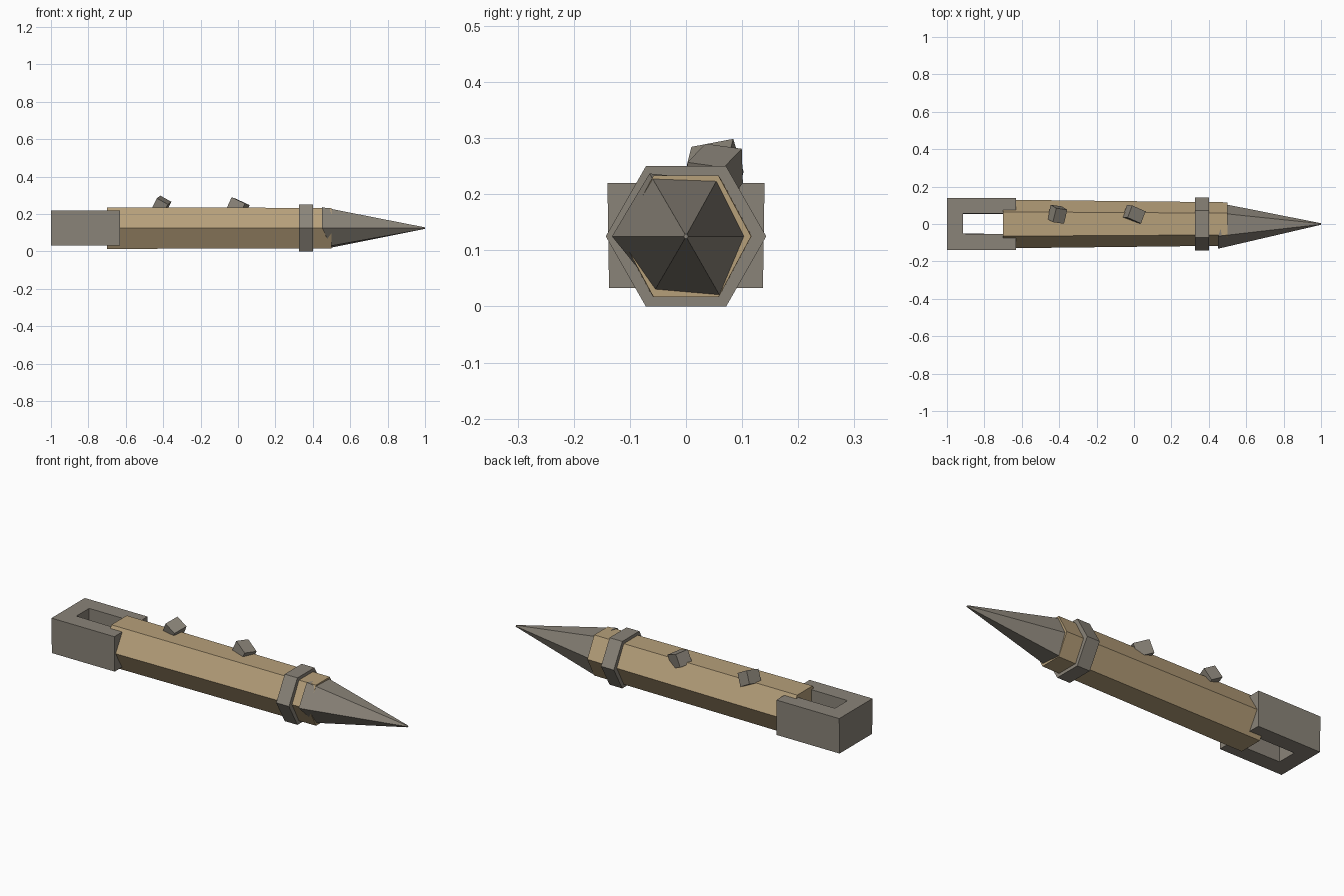
import bpy, bmesh, math
from mathutils import Vector, Euler

if "Cube" in bpy.data.objects:
    bpy.data.objects.remove(bpy.data.objects["Cube"])

ZC = 0.125  # height of the long axis


def material(name, rgb):
    m = bpy.data.materials.new(name)
    m.diffuse_color = (*rgb, 1)
    m.use_nodes = True
    m.node_tree.nodes["Principled BSDF"].inputs["Base Color"].default_value = m.diffuse_color
    return m


wood = material("tan wood", (0.47, 0.35, 0.195))
stone = material("warm grey", (0.255, 0.23, 0.19))


def build(name, verts, faces, mat):
    bm = bmesh.new()
    vs = [bm.verts.new(v) for v in verts]
    for f in faces:
        bm.faces.new([vs[i] for i in f])
    bmesh.ops.recalc_face_normals(bm, faces=bm.faces)
    me = bpy.data.meshes.new(name)
    bm.to_mesh(me)
    bm.free()
    me.materials.append(mat)
    ob = bpy.data.objects.new(name, me)
    bpy.context.collection.objects.link(ob)
    return ob


def loft(name, a, b, mat):
    """Closed solid between two rings of equal length."""
    n = len(a)
    faces = [(i, (i + 1) % n, (i + 1) % n + n, i + n) for i in range(n)]
    faces += [tuple(range(n)), tuple(range(n, 2 * n))]
    return build(name, list(a) + list(b), faces, mat)


def hexagon(x, ry, apothem):
    """Hexagon across the axis with flat top and bottom."""
    rz = apothem / math.sin(math.pi / 3)
    return [(x, ry * math.cos(k * math.pi / 3), ZC + rz * math.sin(k * math.pi / 3))
            for k in range(6)]


# Shaft and collar
loft("shaft", hexagon(-0.70, 0.13, 0.111), hexagon(0.50, 0.116, 0.108), wood)
loft("collar", hexagon(0.325, 0.143, 0.125), hexagon(0.40, 0.143, 0.125), stone)

# Pointed tip with a crooked base
base = [(0.49, 0.105, 0.125), (0.49, 0.055, 0.225), (0.45, -0.065, 0.237),
        (0.45, -0.132, 0.125), (0.495, -0.055, 0.03), (0.495, 0.06, 0.02)]
loft("tip", base, hexagon(1.0, 0.004, 0.004), stone)

# Forked butt: U outline extruded upwards
outline = [(-1.0, -0.14), (-0.63, -0.14), (-0.63, -0.055), (-0.915, -0.052),
           (-0.915, 0.055), (-0.63, 0.055), (-0.63, 0.14), (-1.0, 0.14)]
loft("forked_butt", [(x, y * 0.98, 0.033) for x, y in outline],
     [(x, y, 0.22) for x, y in outline], stone)

# Tilted studs on the top
for i, (centre, size, rot) in enumerate([
        ((-0.41, 0.052, 0.246), (0.068, 0.078, 0.068), (12, 29, -8)),
        ((0.0, 0.052, 0.238), (0.085, 0.07, 0.068), (-8, 23, -24))]):
    e = Euler([math.radians(r) for r in rot])
    rings = []
    for z in (-0.5, 0.5):
        ring = []
        for x, y in ((-0.5, -0.5), (0.5, -0.5), (0.5, 0.5), (-0.5, 0.5)):
            v = Vector((x * size[0], y * size[1], z * size[2]))
            v.rotate(e)
            ring.append(v + Vector(centre))
        rings.append(ring)
    loft(f"stud_{i + 1}", rings[0], rings[1], stone)
